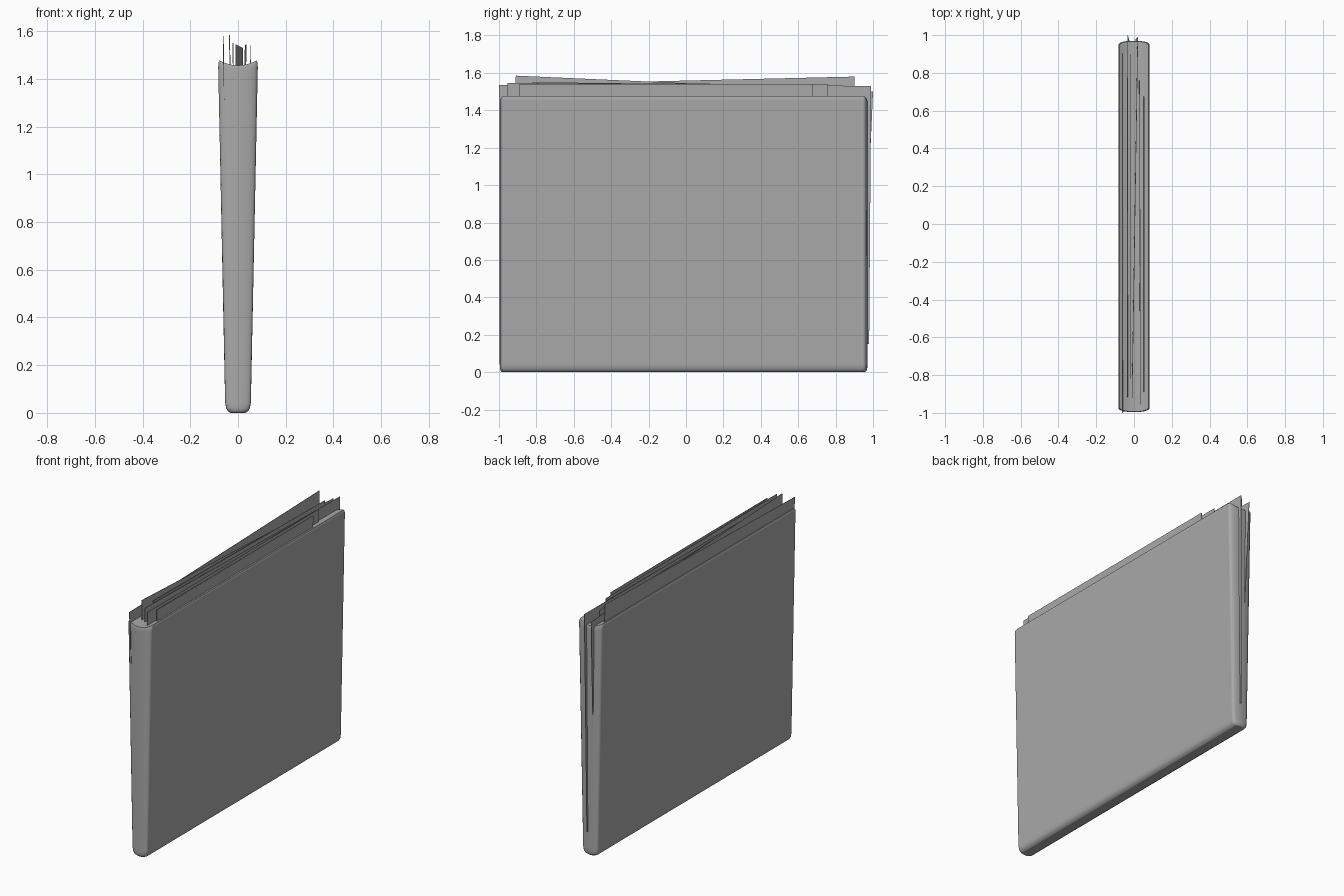
import bpy
import math
from mathutils import Vector

cube = bpy.data.objects.get("Cube")
if cube:
    bpy.data.objects.remove(cube)

GREY = (0.4, 0.4, 0.4, 1.0)
grey = bpy.data.materials.new("plain_grey")
grey.use_nodes = True
grey.diffuse_color = GREY
bsdf = grey.node_tree.nodes["Principled BSDF"]
bsdf.inputs["Base Color"].default_value = GREY
bsdf.inputs["Roughness"].default_value = 0.8


def make_object(name, verts, faces):
    mesh = bpy.data.meshes.new(name)
    mesh.from_pydata(verts, [], faces)
    mesh.materials.append(grey)
    obj = bpy.data.objects.new(name, mesh)
    bpy.context.collection.objects.link(obj)
    return obj


# Folder body: stacked rounded outlines, widening upward, with a sagging top
CENTRE_Y, HALF_LENGTH, END_BULGE = -0.013, 0.983, 0.025
STEPS = 12
# each level: height, half width, inset of the ends
levels = [(0.0, 0.03, 0.012), (0.007, 0.042, 0.005), (0.02, 0.05, 0.001),
          (0.045, 0.054, 0.0), (1.45, 0.083, 0.0), (1.468, 0.082, 0.0),
          (1.477, 0.077, 0.003)]


def outline(z, width, inset):
    front, back = [], []
    for i in range(STEPS + 1):
        a = math.pi * i / STEPS
        x = -width * math.cos(a)
        y = HALF_LENGTH - inset - END_BULGE * (1 - math.sin(a) ** 0.7)
        sag = 0.02 * math.sin(a) ** 2 if z > 1 else 0
        front.append((x, CENTRE_Y - y, z - sag))
        back.append((x, CENTRE_Y + y, z - sag))
    return front + back[::-1]


ring = 2 * (STEPS + 1)
verts = [v for level in levels for v in outline(*level)]
faces = []
for k in range(len(levels) - 1):
    for i in range(ring):
        j = (i + 1) % ring
        faces.append((k * ring + i, k * ring + j,
                      (k + 1) * ring + j, (k + 1) * ring + i))
top = (len(levels) - 1) * ring
for i in range(STEPS):
    strip = (i, i + 1, ring - 2 - i, ring - 1 - i)
    faces.append(tuple(reversed(strip)))
    faces.append(tuple(top + n for n in strip))
body = make_object("folder_body", verts, faces)
bpy.context.view_layer.objects.active = body
body.select_set(True)
bpy.ops.object.shade_smooth_by_angle(angle=math.radians(50))
weighted = body.modifiers.new("even_shading", 'WEIGHTED_NORMAL')
weighted.keep_sharp = True


# Loose paper sheets, each hung square from its top edge
def sheet(name, front_top, back_top, height=1.38):
    a, b = Vector(front_top), Vector(back_top)
    edge = (b - a).normalized()
    down = Vector((0, edge.z, -edge.y)) * height
    c, d = b + down, a + down
    c.x *= 0.5
    d.x *= 0.5
    obj = make_object(name, [a, b, c, d], [(0, 1, 2, 3)])
    solid = obj.modifiers.new("thickness", 'SOLIDIFY')
    solid.thickness = 0.003
    solid.offset = 0


sheet("paper_leaning_forward", (-0.062, -1.0, 1.535), (-0.062, 0.9, 1.58))
sheet("paper_leaning_back", (-0.036, -0.91, 1.585), (-0.034, 1.0, 1.5))
sheet("paper_inner", (-0.021, -0.82, 1.55), (-0.021, 0.9, 1.53))
sheet("paper_diagonal", (-0.01, -0.92, 1.545), (0.02, 0.99, 1.53))
sheet("paper_long", (0.034, -0.955, 1.545), (0.03, 0.76, 1.54))
sheet("paper_short", (0.054, -0.89, 1.54), (0.054, 0.675, 1.54))
